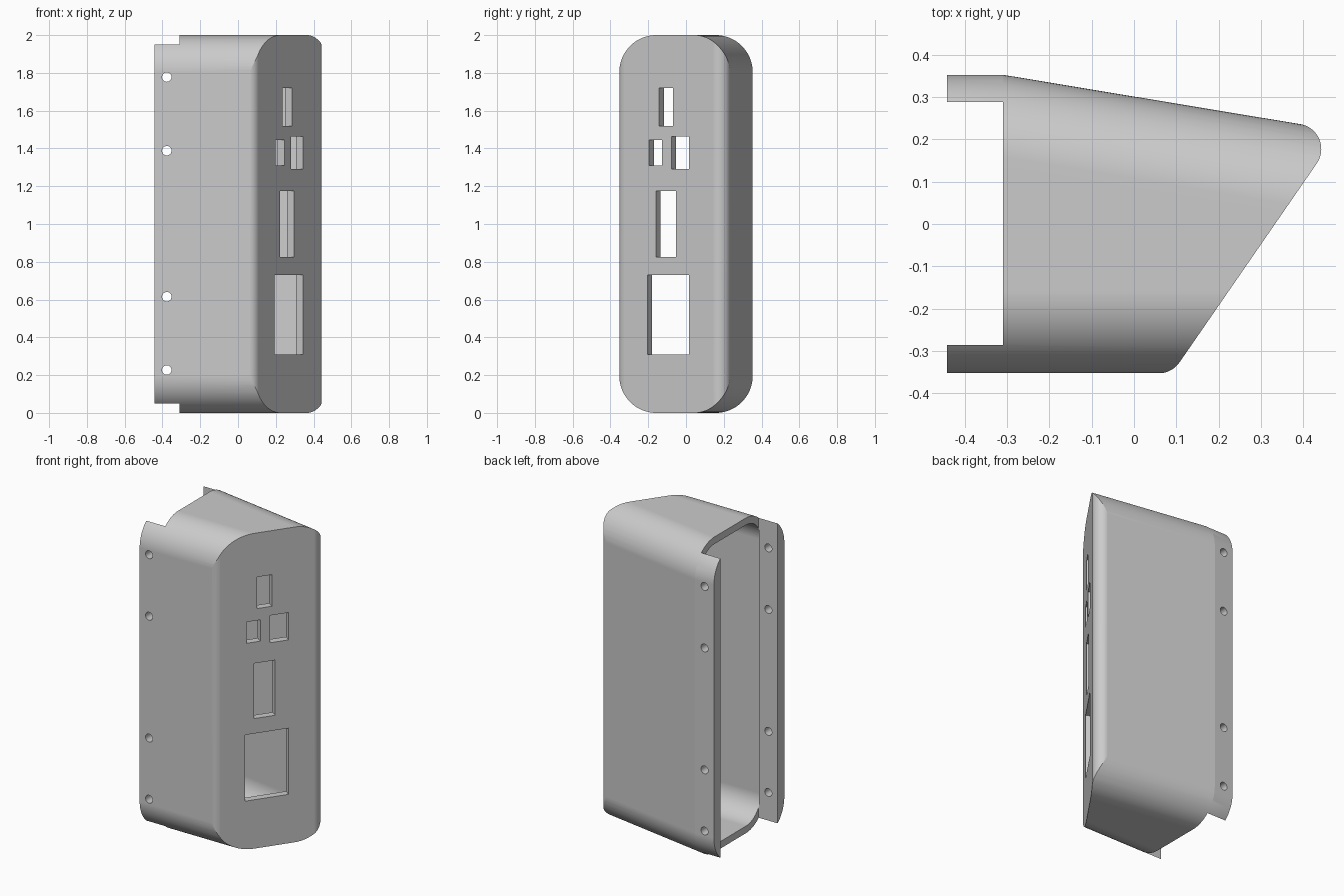
import bpy, bmesh
from math import sin, cos, pi, atan, hypot
from mathutils import Vector, Matrix

if "Cube" in bpy.data.objects:
    bpy.data.objects.remove(bpy.data.objects["Cube"])

WALL = 0.045        # shell thickness
X_END, X_RIM = -0.443, -0.31
HALF = 0.353        # half depth
TAPER = 0.166       # slope of the back wall
SLANT = 0.69        # dx/dy of the port face
EPS = 0.0002

grey = bpy.data.materials.new("plain grey")
grey.use_nodes = True
grey.diffuse_color = (0.6, 0.6, 0.6, 1)
grey.node_tree.nodes["Principled BSDF"].inputs["Base Color"].default_value = (0.6, 0.6, 0.6, 1)


def add_object(name, bm):
    bmesh.ops.recalc_face_normals(bm, faces=bm.faces)
    mesh = bpy.data.meshes.new(name)
    bm.to_mesh(mesh)
    bm.free()
    mesh.materials.append(grey)
    obj = bpy.data.objects.new(name, mesh)
    bpy.context.collection.objects.link(obj)
    return obj


def loft(name, rings):
    """Skin closed rings of equal length and cap both ends."""
    bm = bmesh.new()
    loops = [[bm.verts.new(p) for p in ring] for ring in rings]
    n = len(loops[0])
    for a, b in zip(loops, loops[1:]):
        for i in range(n):
            j = (i + 1) % n
            bm.faces.new((a[i], a[j], b[j], b[i]))
    bm.faces.new(loops[0])
    bm.faces.new(loops[-1])
    return add_object(name, bm)


def box(name, size, matrix):
    bm = bmesh.new()
    bmesh.ops.create_cube(bm, size=1)
    bmesh.ops.scale(bm, vec=size, verts=bm.verts)
    bm.transform(matrix)
    return add_object(name, bm)


def boolean(target, cutter, operation="DIFFERENCE"):
    mod = target.modifiers.new("cut", "BOOLEAN")
    mod.operation = operation
    mod.solver = "EXACT"
    mod.object = cutter
    bpy.context.view_layer.objects.active = target
    bpy.ops.object.modifier_apply(modifier=mod.name)
    bpy.data.objects.remove(cutter)


def section(x, t, radius=0.196, steps=20):
    """Rounded upright cross-section at x, inset by t."""
    y0 = -HALF + t
    y1 = HALF - t * hypot(1, TAPER) - TAPER * max(0, x - X_RIM)
    r = radius - t
    corners = [(y1 - r, 2 - t - r), (y0 + r, 2 - t - r), (y0 + r, t + r), (y1 - r, t + r)]
    return [(x, cy + r * cos(a), cz + r * sin(a))
            for k, (cy, cz) in enumerate(corners)
            for a in [(k + i / steps) * pi / 2 for i in range(steps + 1)]]


def fillet(corner, before, after, r, steps=20):
    """Arc of radius r that rounds a corner of the plan."""
    c = Vector(corner)
    u, v = (Vector(before) - c).normalized(), (Vector(after) - c).normalized()
    half = u.angle(v) / 2
    center = c + (u + v).normalized() * r / sin(half)
    reach = r * cos(half) / sin(half)
    start, end = c + u * reach - center, c + v * reach - center
    sweep = start.angle(end)
    side = (end - start * cos(sweep)) / sin(sweep)
    return [center + start * cos(sweep * i / steps) + side * sin(sweep * i / steps)
            for i in range(steps + 1)]


def plan(t, radius=0.06):
    """Plan outline with the slanted port face and two rounded edges."""
    slant_x = 0.09 - t * hypot(1, SLANT)
    front = -HALF + t - EPS
    back = HALF - t * hypot(1, TAPER) + EPS
    a = (slant_x + SLANT * (front + HALF), front)
    bx = (slant_x + SLANT * (back + TAPER * X_RIM + HALF)) / (1 + SLANT * TAPER)
    b = (bx, back - TAPER * (bx - X_RIM))
    p, q = (-1, front), (-1, back - TAPER * (-1 - X_RIM))
    return [Vector(p)] + fillet(a, p, b, radius - t) + fillet(b, a, q, radius - t) + [Vector(q)]


def solid(name, x0, t):
    body = loft(name, [section(x, t) for x in sorted({x0, max(x0, X_RIM), 0.7})])
    outline = plan(t)
    prism = loft("plan_cutter", [[(p.x, p.y, z) for p in outline] for z in (-0.5, 2.5)])
    boolean(body, prism, "INTERSECT")
    return body


# Outer shell, open side with two flanges, then the hollow
housing = solid("housing", X_END, 0)
boolean(housing, box("opening_cutter", (1, 0.575, 3),
                     Matrix.Translation((X_RIM - 0.5, 0.001, 1))))
boolean(housing, solid("hollow_cutter", X_RIM - 0.001, WALL))

# Ports through the slanted face: y range, z range
ports = [(-0.143, -0.069, 1.52, 1.72), (-0.196, -0.127, 1.31, 1.445),
         (-0.078, 0.016, 1.29, 1.463), (-0.16, -0.052, 0.825, 1.175),
         (-0.205, 0.016, 0.31, 0.73)]
for y0, y1, z0, z1 in ports:
    y = (y0 + y1) / 2
    place = (Matrix.Translation((0.09 + SLANT * (y + HALF), y, (z0 + z1) / 2))
             @ Matrix.Rotation(-atan(SLANT), 4, "Z"))
    boolean(housing, box("port_cutter", (0.15, (y1 - y0) * hypot(1, SLANT), z1 - z0), place))

# Screw holes through both flanges
for z in (0.227, 0.615, 1.388, 1.778):
    bm = bmesh.new()
    bmesh.ops.create_cone(bm, cap_ends=True, segments=48, radius1=0.025, radius2=0.025, depth=1,
                          matrix=Matrix.Translation((-0.377, 0, z)) @ Matrix.Rotation(pi / 2, 4, "X"))
    boolean(housing, add_object("screw_cutter", bm))

# Smooth rounded walls with crisp edges
bpy.ops.object.select_all(action="DESELECT")
housing.select_set(True)
bpy.context.view_layer.objects.active = housing
bpy.ops.object.shade_smooth_by_angle(angle=pi / 21)
weighted = housing.modifiers.new("weighted_normals", "WEIGHTED_NORMAL")
weighted.keep_sharp = True
